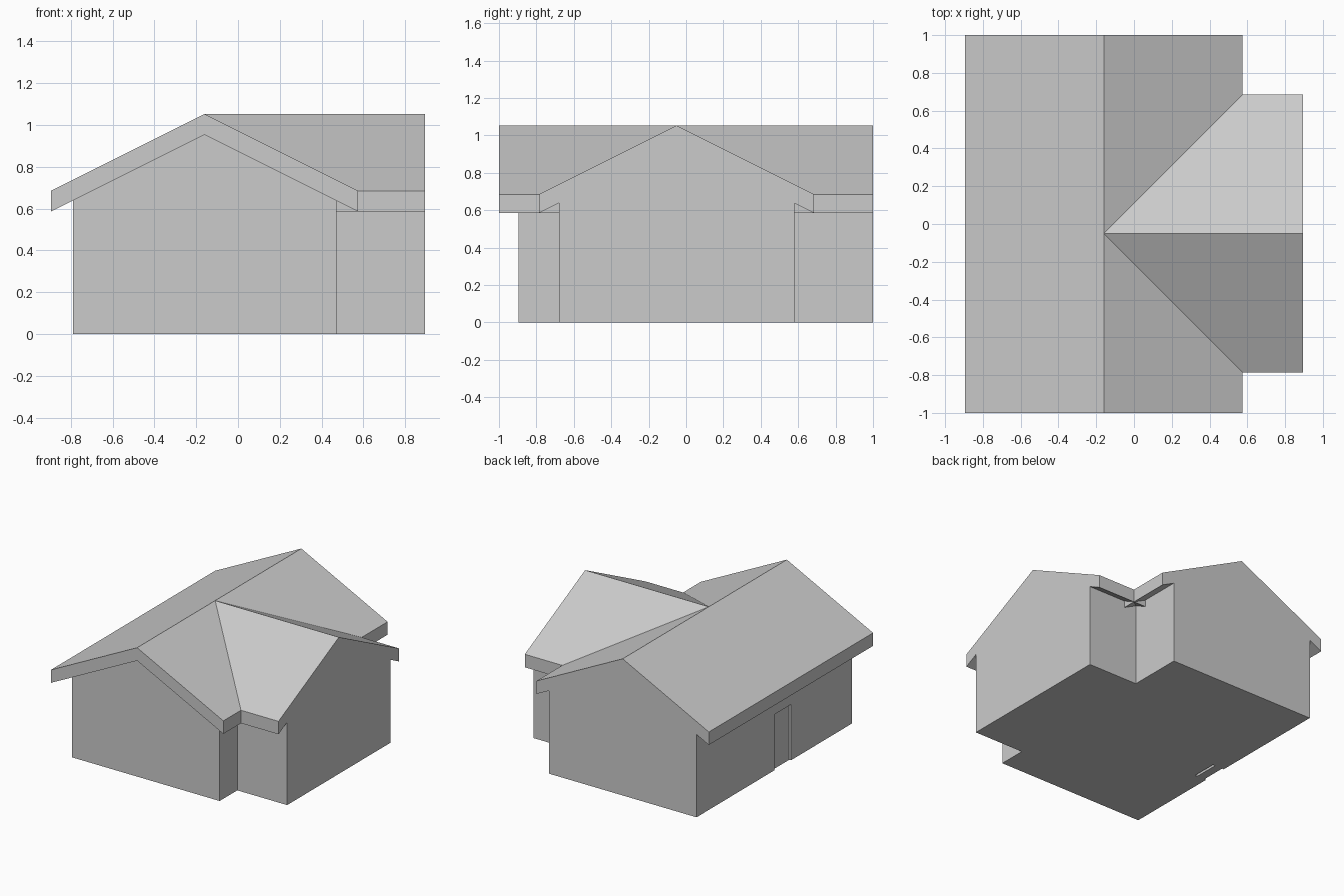
import bpy
from mathutils import Vector

if "Cube" in bpy.data.objects:
    bpy.data.objects.remove(bpy.data.objects["Cube"])

RIDGE_X, RIDGE_Y = -0.16, -0.05      # ridge positions of main house and wing
HALF_ROOF, HALF_WALL = 0.735, 0.63   # half widths of roof and walls
TOP, THICK, SLOPE = 1.053, 0.1, 0.5


def prism(name, profile, start, end, place):
    """Extrude a (side, z) profile between two positions."""
    n = len(profile)
    verts = [place(s, d, z) for d in (start, end) for s, z in profile]
    faces = [list(range(n))[::-1], list(range(n, 2 * n))]
    faces += [[i, (i + 1) % n, n + (i + 1) % n, n + i] for i in range(n)]
    mesh = bpy.data.meshes.new(name)
    mesh.from_pydata(verts, [], faces)
    ob = bpy.data.objects.new(name, mesh)
    bpy.context.collection.objects.link(ob)
    import bmesh
    bm = bmesh.new()
    bm.from_mesh(mesh)
    bmesh.ops.recalc_face_normals(bm, faces=bm.faces)
    bm.to_mesh(mesh)
    bm.free()
    return ob


def combine(target, other, op):
    mod = target.modifiers.new("combine", 'BOOLEAN')
    mod.operation, mod.solver, mod.object = op, 'EXACT', other
    bpy.context.view_layer.objects.active = target
    bpy.ops.object.modifier_apply(modifier=mod.name)
    bpy.data.objects.remove(other)


def box(name, lo, hi):
    prof = [(lo[1], lo[2]), (hi[1], lo[2]), (hi[1], hi[2]), (lo[1], hi[2])]
    return prism(name, prof, lo[0], hi[0], lambda s, d, z: (d, s, z))


# Shared gable sections: roof chevron, and walls reaching a little into it
r, w = HALF_ROOF, HALF_WALL
eave = TOP - SLOPE * r
roof = [(-r, eave), (0, TOP), (r, eave),
        (r, eave - THICK), (0, TOP - THICK), (-r, eave - THICK)]
peak = TOP - THICK / 2
wall = [(-w, 0), (w, 0), (w, peak - SLOPE * w), (0, peak), (-w, peak - SLOPE * w)]


def along_y(s, d, z):
    return (RIDGE_X + s, d, z)


def along_x(s, d, z):
    return (d, RIDGE_Y + s, z)


# Main house and cross wing, joined into one shell
house = prism("house", wall, -0.895, 1.0, along_y)
combine(house, prism("main_roof", roof, -1.0, 1.0, along_y), 'UNION')
wing = prism("wing", wall, RIDGE_X, 0.895, along_x)
combine(wing, prism("wing_roof", roof, RIDGE_X, 0.895, along_x), 'UNION')
combine(house, wing, 'UNION')

# Doorway in the left wall with a door leaf set slightly back
combine(house, box("doorway", (-0.9, -0.15, -0.1), (-0.69, 0.05, 0.43)), 'DIFFERENCE')
box("door", (-0.775, -0.15, 0), (-0.71, 0.05, 0.43))
